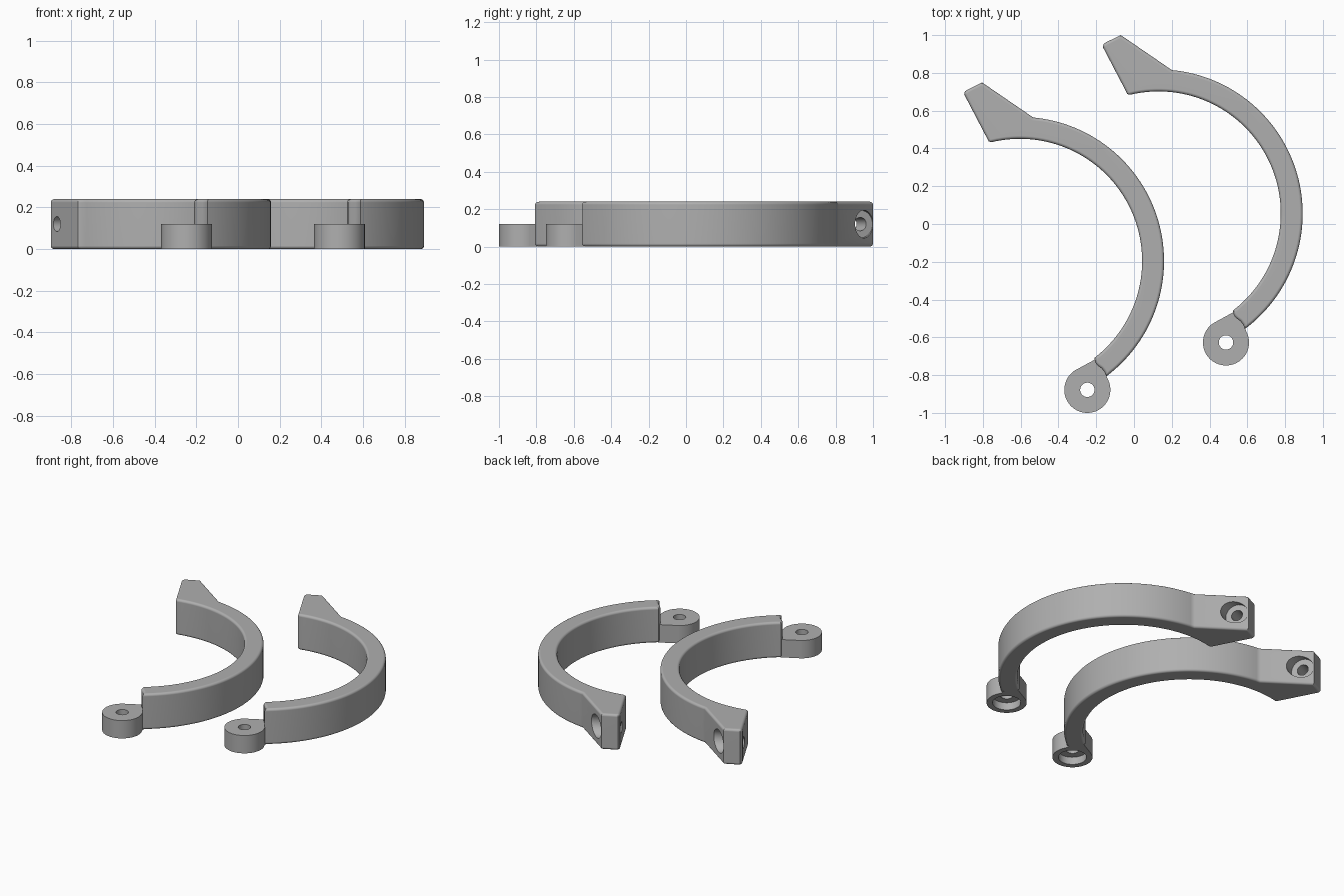
import bpy, bmesh
from math import sin, cos, radians
from mathutils import Vector

cube = bpy.data.objects.get("Cube")
if cube:
    bpy.data.objects.remove(cube)

HEIGHT, LUG_HEIGHT = 0.24, 0.12
RING = (0.13, 0.055)
HINGE = (0.487, -0.627)

grey = bpy.data.materials.new("plain grey")
grey.use_nodes = True
colour = (0.43, 0.43, 0.43, 1)
grey.diffuse_color = colour
grey.node_tree.nodes["Principled BSDF"].inputs["Base Color"].default_value = colour


def arc(centre, r, a0, a1, n):
    angles = [radians(a0 + (a1 - a0) * i / n) for i in range(n + 1)]
    return [(centre[0] + r * cos(a), centre[1] + r * sin(a)) for a in angles]


def finish(name, bm):
    bmesh.ops.recalc_face_normals(bm, faces=bm.faces)
    mesh = bpy.data.meshes.new(name)
    bm.to_mesh(mesh)
    bm.free()
    mesh.materials.append(grey)
    ob = bpy.data.objects.new(name, mesh)
    bpy.context.collection.objects.link(ob)
    return ob


def prism(name, outline, height, bevel=0):
    bm = bmesh.new()
    base = bm.faces.new([bm.verts.new((x, y, 0)) for x, y in outline])
    out = bmesh.ops.extrude_face_region(bm, geom=[base], use_keep_orig=True)
    top = [g for g in out["geom"] if isinstance(g, bmesh.types.BMVert)]
    bmesh.ops.translate(bm, verts=top, vec=(0, 0, height))
    bmesh.ops.recalc_face_normals(bm, faces=bm.faces)
    if bevel:
        rims = [e for e in bm.edges if abs(e.verts[0].co.z - e.verts[1].co.z) < 1e-5]
        bmesh.ops.bevel(bm, geom=rims, offset=bevel, offset_type='OFFSET',
                        segments=4, profile=0.5, affect='EDGES', clamp_overlap=False)
    return finish(name, bm)


def rod(name, start, end, r):
    start, end = Vector(start), Vector(end)
    axis = end - start
    bm = bmesh.new()
    bmesh.ops.create_cone(bm, cap_ends=True, segments=40, radius1=r, radius2=r,
                          depth=axis.length)
    bmesh.ops.rotate(bm, verts=bm.verts, matrix=axis.to_track_quat('Z', 'Y').to_matrix())
    bmesh.ops.translate(bm, verts=bm.verts, vec=(start + end) / 2)
    return finish(name, bm)


def combine(target, other, operation):
    bpy.context.view_layer.objects.active = target
    mod = target.modifiers.new("combine", 'BOOLEAN')
    mod.operation, mod.solver, mod.object = operation, 'EXACT', other
    bpy.ops.object.modifier_apply(modifier=mod.name)
    bpy.data.objects.remove(other)


# Curved arm with its flared clamping head and hollowed hinge end
outline = arc(RING, 0.763, -53.2, 84.7, 64)
outline += [(-0.07, 1.0), (-0.148, 0.962), (-0.161, 0.953), (-0.165, 0.937), (-0.035, 0.688)]
outline += arc(RING, 0.647, 103.5, -52.5, 64)
outline += [(0.529, -0.483), (0.542, -0.499), (0.562, -0.513), (0.577, -0.531)]
clamp = prism("left_clamp", outline, HEIGHT, 0.016)

# Half-height hinge lug and neck
lug = arc(HINGE, 0.122, 121, 380, 56) + [(0.588, -0.553), (0.60, -0.47), (0.53, -0.465)]
combine(clamp, prism("lug", lug, LUG_HEIGHT), 'UNION')

# Pivot hole with a recess underneath
hx, hy = HINGE
combine(clamp, rod("pivot_hole", (hx, hy, -0.1), (hx, hy, 0.2), 0.038), 'DIFFERENCE')
combine(clamp, rod("pivot_recess", (hx, hy, -0.1), (hx, hy, 0.05), 0.086), 'DIFFERENCE')

# Screw hole through the head, with a recess on its sloping side
mouth = Vector((-0.135, 0.881, HEIGHT / 2))
axis = Vector((0.887, 0.461, 0))
combine(clamp, rod("screw_hole", mouth - axis * 0.1, mouth + axis * 0.3, 0.036), 'DIFFERENCE')
combine(clamp, rod("screw_recess", mouth + axis * 0.11, mouth + axis * 0.35, 0.074), 'DIFFERENCE')

# Smooth shading
bpy.ops.object.select_all(action='DESELECT')
clamp.select_set(True)
bpy.context.view_layer.objects.active = clamp
bpy.ops.object.shade_smooth_by_angle(angle=radians(30))
weighted = clamp.modifiers.new("weighted normals", 'WEIGHTED_NORMAL')
weighted.keep_sharp = True

# Second identical clamp
twin = clamp.copy()
twin.name = "right_clamp"
twin.location = (-0.734, -0.251, 0)
bpy.context.collection.objects.link(twin)
